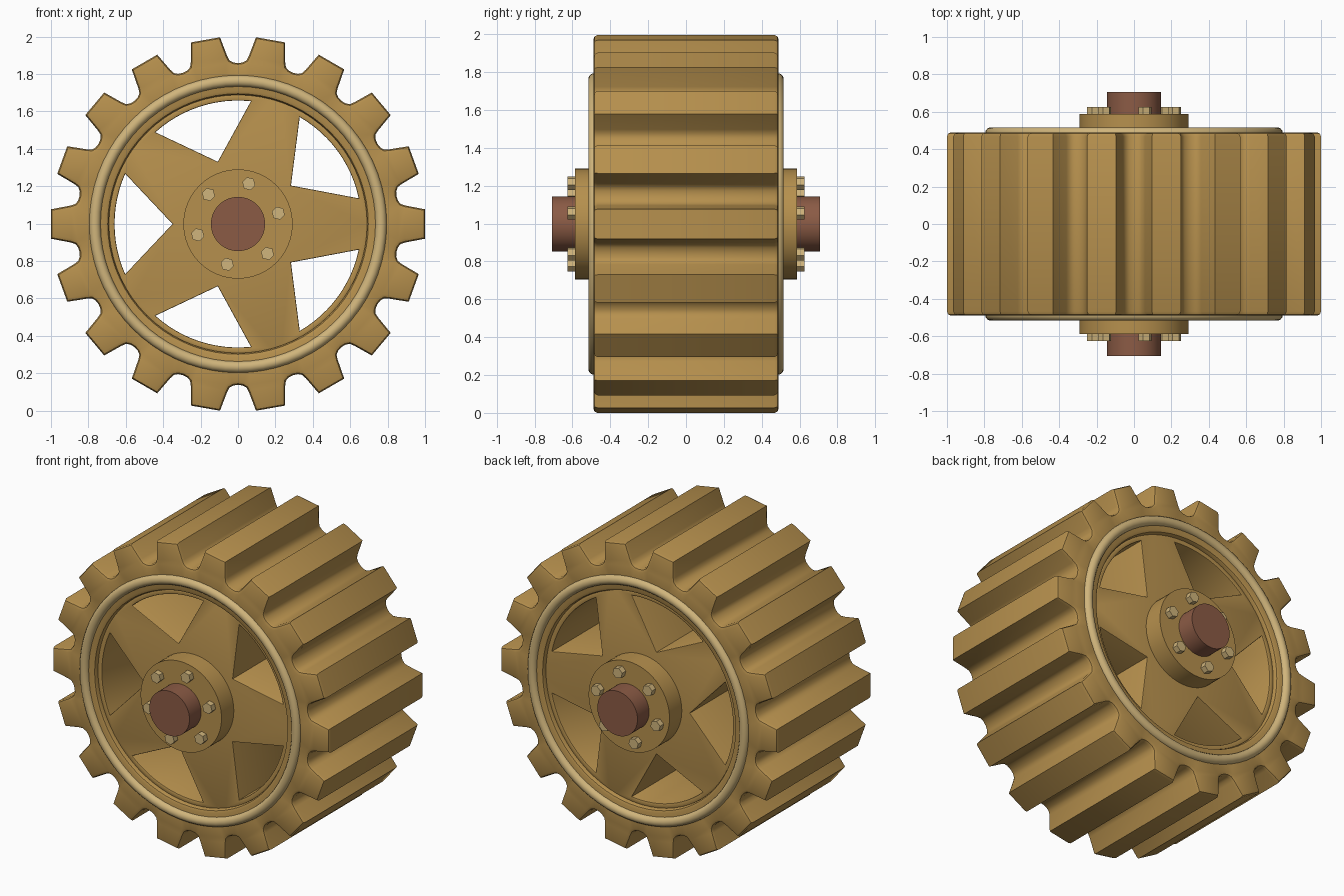
import bpy, bmesh
from math import radians, cos, sin, pi
from mathutils import Vector, Matrix

if "Cube" in bpy.data.objects:
    bpy.data.objects.remove(bpy.data.objects["Cube"])

CZ = 0.998  # height of the wheel's axis


def material(name, rgb):
    m = bpy.data.materials.new(name)
    m.diffuse_color = (*rgb, 1)
    m.use_nodes = True
    m.node_tree.nodes["Principled BSDF"].inputs["Base Color"].default_value = m.diffuse_color
    return m


BRONZE = material("bronze", (0.47, 0.28, 0.075))
BRASS = material("light_brass", (0.63, 0.46, 0.20))
COPPER = material("copper_brown", (0.26, 0.105, 0.06))


def finish(name, bm, mat, angle=35):
    bmesh.ops.recalc_face_normals(bm, faces=bm.faces)
    me = bpy.data.meshes.new(name)
    bm.to_mesh(me)
    bm.free()
    me.materials.append(mat)
    ob = bpy.data.objects.new(name, me)
    bpy.context.collection.objects.link(ob)
    bpy.ops.object.select_all(action='DESELECT')
    ob.select_set(True)
    bpy.context.view_layer.objects.active = ob
    bpy.ops.object.shade_smooth_by_angle(angle=radians(angle))
    return ob


def polar(deg, r):
    return Vector((r * cos(radians(deg)), r * sin(radians(deg))))


def inset(loop, d):
    """Move an outline to its left, into the material, by d."""
    out = []
    for i, p in enumerate(loop):
        a = (p - loop[i - 1]).normalized()
        b = (loop[(i + 1) % len(loop)] - p).normalized()
        na, nb = Vector((-a.y, a.x)), Vector((-b.y, b.x))
        out.append(p + (na + nb) * d / max(1 + na.dot(nb), 0.3))
    return out


def bevelled_plate(name, loops, half, bevel, mat):
    """Extrude outlines (outer anticlockwise, holes clockwise) along y, with rounded rims."""
    rims = [(bevel, -half), (bevel * 0.3, -half + bevel * 0.3), (0, -half + bevel)]
    rims += [(d, -y) for d, y in reversed(rims)]
    bm = bmesh.new()
    caps = ([], [])
    for loop in loops:
        n = len(loop)
        rings = [[bm.verts.new((p.x, y, CZ + p.y)) for p in inset(loop, d)] for d, y in rims]
        for r0, r1 in zip(rings, rings[1:]):
            for i in range(n):
                j = (i + 1) % n
                bm.faces.new((r0[i], r0[j], r1[j], r1[i]))
        for cap, ring in zip(caps, (rings[0], rings[-1])):
            cap += [bm.edges.get((ring[i], ring[(i + 1) % n])) for i in range(n)]
    for cap in caps:
        bmesh.ops.triangle_fill(bm, edges=cap, use_beauty=True, normal=(0, 1, 0))
    return finish(name, bm, mat)


def cylinder(name, r, y0, y1, sides, mat, x=0, z=0, turn=0):
    bm = bmesh.new()
    rot = Matrix.Rotation(pi / 2, 4, 'X') @ Matrix.Rotation(turn, 4, 'Z')
    bmesh.ops.create_cone(bm, cap_ends=True, segments=sides, radius1=r, radius2=r, depth=abs(y1 - y0),
                          matrix=Matrix.Translation((x, (y0 + y1) / 2, CZ + z)) @ rot)
    return finish(name, bm, mat, 30)


# Toothed rim: 18 tapered teeth with rounded roots
half_tooth = [(4.5, 1.003), (6.3, 0.90), (7.0, 0.876), (8.3, 0.864)]
tooth = [(-a, r) for a, r in reversed(half_tooth)] + half_tooth + [(10, 0.86)]
gear = [polar(k * 20 + a, r) for k in range(18) for a, r in tooth]
bore = [polar(-k * 5, 0.69) for k in range(72)]
bevelled_plate("toothed_rim", [gear, bore], 0.49, 0.022, BRONZE)

# Spoked core: disc with five pointed windows, slightly recessed
windows = []
for k in range(5):
    mid = 36 + 72 * k
    windows.append([polar(mid, 0.35)] + [polar(mid + 24 - 4 * i, 0.66) for i in range(13)])
disc = [polar(k * 5, 0.692) for k in range(72)]
bevelled_plate("spoked_core", [disc] + windows, 0.46, 0.006, BRONZE)

# Axle through the whole wheel
cylinder("axle", 0.145, -0.707, 0.707, 48, COPPER)

for side, s in (("front", -1), ("back", 1)):
    # Raised bead around the rim face
    bm = bmesh.new()
    maj, mnr = 72, 14
    vs = [[bm.verts.new(((0.765 + 0.031 * cos(2 * pi * j / mnr)) * cos(2 * pi * i / maj),
                         s * 0.486 + 0.031 * sin(2 * pi * j / mnr),
                         CZ + (0.765 + 0.031 * cos(2 * pi * j / mnr)) * sin(2 * pi * i / maj)))
           for j in range(mnr)] for i in range(maj)]
    for i in range(maj):
        for j in range(mnr):
            bm.faces.new((vs[i - 1][j - 1], vs[i][j - 1], vs[i][j], vs[i - 1][j]))
    finish(side + "_bead", bm, BRASS, 60)

    # Hub cap and its ring of hex bolts
    cylinder(side + "_hub", 0.292, s * 0.44, s * 0.587, 64, BRONZE)
    for k in range(6):
        p = polar(15 + 60 * k, 0.223)
        cylinder(f"{side}_bolt_{k + 1}", 0.036, s * 0.57, s * 0.625, 6, BRASS, p.x, p.y, radians(15))
